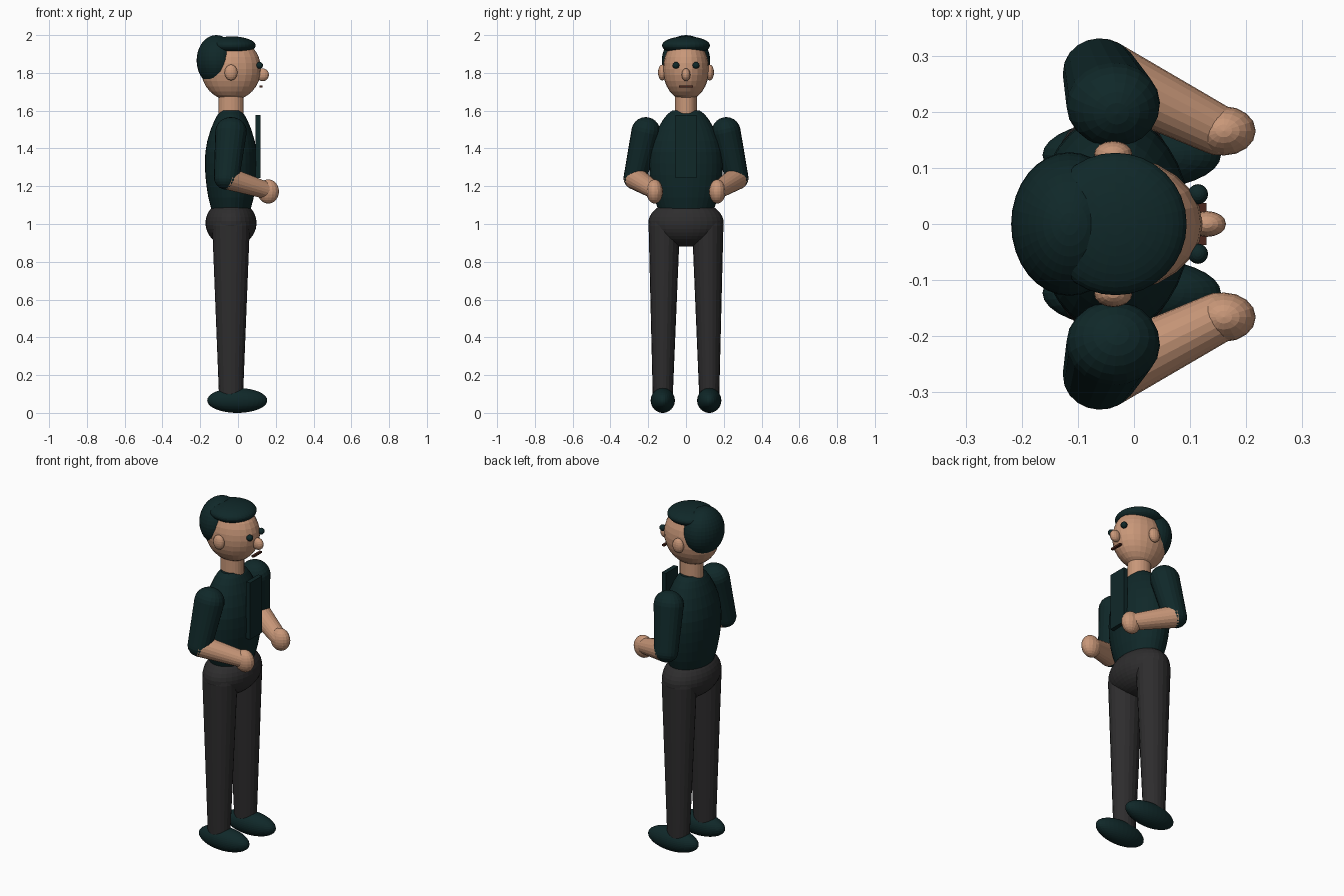
import bpy, bmesh, math
from mathutils import Vector, Matrix

cube = bpy.data.objects.get("Cube")
if cube:
    bpy.data.objects.remove(cube, do_unlink=True)


def material(name, rgb):
    m = bpy.data.materials.new(name)
    m.use_nodes = True
    colour = (*rgb, 1)
    m.diffuse_color = colour
    bsdf = next(n for n in m.node_tree.nodes if n.type == 'BSDF_PRINCIPLED')
    bsdf.inputs["Base Color"].default_value = colour
    return m


SKIN = material("skin", (0.58, 0.31, 0.19))
DARK = material("dark teal", (0.005, 0.021, 0.022))
GREY = material("charcoal grey", (0.027, 0.026, 0.027))
BROWN = material("dark brown", (0.07, 0.02, 0.013))
AXIS = -0.037  # body centre line, the figure faces +x


def finish(name, bm, mat):
    bmesh.ops.recalc_face_normals(bm, faces=bm.faces)
    mesh = bpy.data.meshes.new(name)
    bm.to_mesh(mesh)
    bm.free()
    mesh.materials.append(mat)
    ob = bpy.data.objects.new(name, mesh)
    bpy.context.collection.objects.link(ob)
    return ob


def ellipsoid(name, centre, radii, mat, segs=24, rings=16):
    bm = bmesh.new()
    bmesh.ops.create_uvsphere(bm, u_segments=segs, v_segments=rings, radius=1)
    bmesh.ops.transform(bm, verts=bm.verts,
                        matrix=Matrix.Translation(centre) @ Matrix.Diagonal((*radii, 1)))
    return finish(name, bm, mat)


def box(name, centre, size, mat):
    bm = bmesh.new()
    bmesh.ops.create_cube(bm, size=1)
    bmesh.ops.transform(bm, verts=bm.verts,
                        matrix=Matrix.Translation(centre) @ Matrix.Diagonal((*size, 1)))
    return finish(name, bm, mat)


def stack(name, rings, mat, segs=32):
    """Loft of elliptical rings (z, rx, ry) along the body axis."""
    bm = bmesh.new()
    loops = []
    for z, rx, ry in rings:
        loops.append([bm.verts.new((AXIS + rx * math.cos(a), ry * math.sin(a), z))
                      for a in (2 * math.pi * i / segs for i in range(segs))])
    for lo, hi in zip(loops, loops[1:]):
        for i in range(segs):
            j = (i + 1) % segs
            bm.faces.new((lo[i], lo[j], hi[j], hi[i]))
    bm.faces.new(loops[0])
    bm.faces.new(loops[-1])
    return finish(name, bm, mat)


def limb(name, a, b, ra, rb, mat, round_a=True, round_b=True, widen=1.0, segs=20):
    """Tapered limb from a to b with optional round ends; widen stretches it along x."""
    a, b = Vector(a), Vector(b)
    axis = b - a
    bm = bmesh.new()
    turn = axis.to_track_quat('Z', 'Y').to_matrix().to_4x4()
    bmesh.ops.create_cone(bm, cap_ends=True, segments=segs, radius1=ra, radius2=rb,
                          depth=axis.length, matrix=Matrix.Translation((a + b) / 2) @ turn)
    for use, p, r in ((round_a, a, ra), (round_b, b, rb)):
        if use:
            bmesh.ops.create_uvsphere(bm, u_segments=segs, v_segments=12, radius=r,
                                      matrix=Matrix.Translation(p) @ turn)
    for v in bm.verts:
        v.co.x = a.x + (v.co.x - a.x) * widen
    return finish(name, bm, mat)


# Head, neck and hair
ellipsoid("head", (AXIS, 0, 1.82), (0.159, 0.122, 0.166), SKIN)
stack("neck", [(1.56, 0.067, 0.058), (1.7, 0.067, 0.058)], SKIN, 24)
ellipsoid("hair_top", (-0.033, 0, 1.945), (0.127, 0.127, 0.048), DARK, 32, 20)
ellipsoid("hair_back", (-0.115, 0, 1.866), (0.104, 0.128, 0.134), DARK, 32, 20)

# Face
ellipsoid("nose", (0.13, 0, 1.79), (0.034, 0.023, 0.034), SKIN, 16, 10)
box("mouth", (0.122, 0, 1.727), (0.014, 0.074, 0.011), BROWN)

# Shirt body and its front panel
profile = [(1.08, 0.76), (1.14, 0.87), (1.2, 0.94), (1.26, 0.985), (1.32, 1.0), (1.38, 0.985),
           (1.44, 0.91), (1.5, 0.78), (1.55, 0.63), (1.58, 0.51), (1.6, 0.38)]
stack("shirt", [(z, 0.138 * f, 0.195 * f) for z, f in profile], DARK)
box("shirt_panel", (0.105, 0, 1.41), (0.026, 0.112, 0.334), DARK)

# Hips: an ellipsoid cut flat at the waist
hip_rings = []
for i in range(1, 15):
    t = math.radians(-90 + i * 9.5)
    hip_rings.append((1.005 + 0.125 * math.sin(t), 0.135 * math.cos(t), 0.2 * math.cos(t)))
stack("hips", hip_rings, GREY)

# Mirrored parts
for side, s in (("left", 1), ("right", -1)):
    ellipsoid(side + "_ear", (AXIS, s * 0.125, 1.802), (0.034, 0.023, 0.042), SKIN, 16, 10)
    ellipsoid(side + "_eye", (0.114, s * 0.053, 1.84), (0.018, 0.018, 0.018), DARK, 16, 10)

    shoulder = (-0.037, s * 0.213, 1.49)
    elbow = (-0.058, s * 0.27, 1.243)
    wrist = (0.15, s * 0.167, 1.178)
    limb(side + "_sleeve", shoulder, elbow, 0.076, 0.061, DARK, widen=1.1)
    limb(side + "_forearm", elbow, wrist, 0.061, 0.045, SKIN, round_a=False)
    ellipsoid(side + "_hand", (0.16, s * 0.166, 1.172), (0.057, 0.044, 0.064), SKIN, 16, 12)

    limb(side + "_leg", (AXIS, s * 0.115, 0.99), (AXIS, s * 0.123, 0.09), 0.083, 0.053, GREY,
         round_b=False, widen=1.2)
    ellipsoid(side + "_shoe", (-0.004, s * 0.123, 0.066), (0.159, 0.064, 0.066), DARK, 32, 20)
